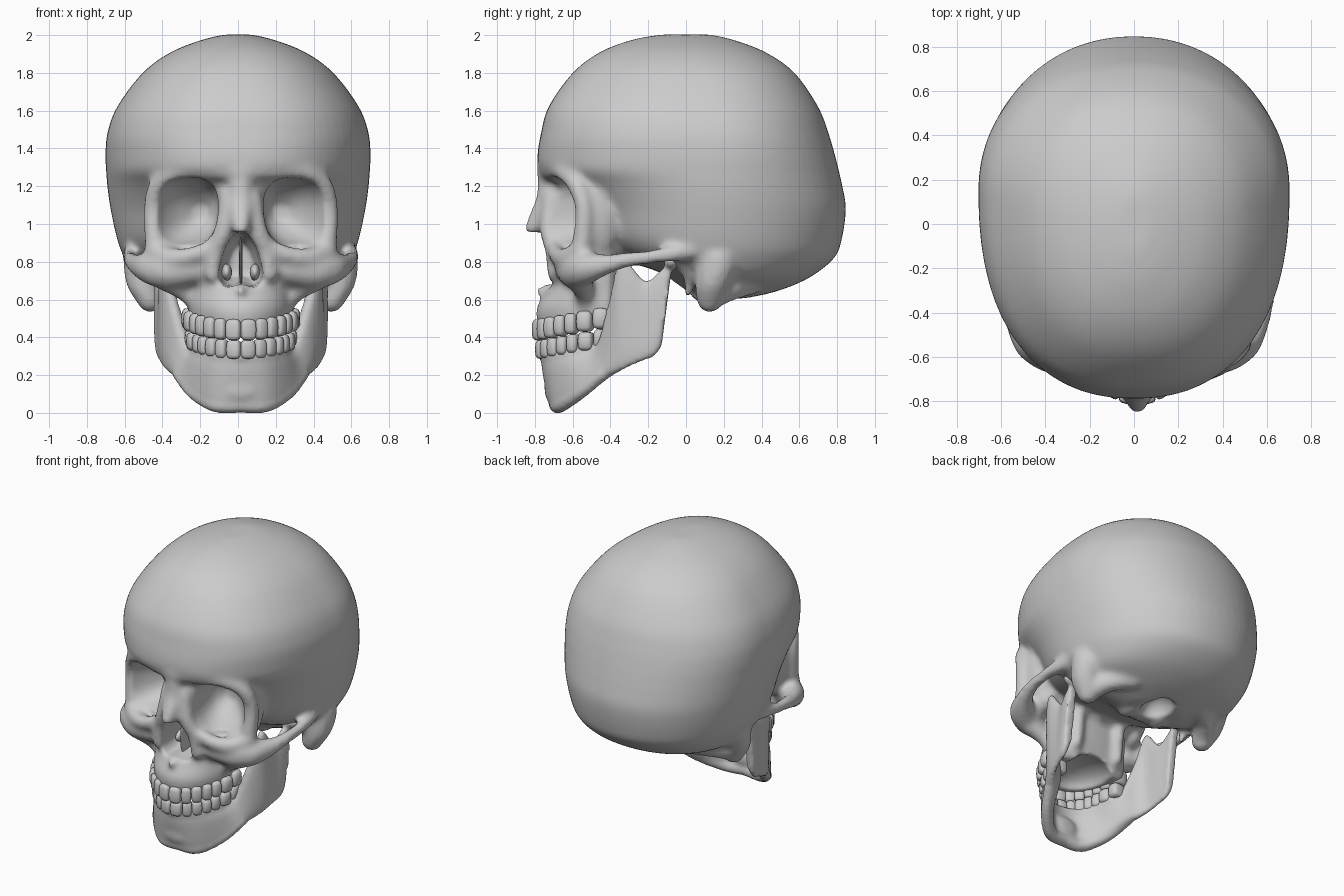
import bpy, bmesh, math
from mathutils import Vector

if "Cube" in bpy.data.objects:
    bpy.data.objects.remove(bpy.data.objects["Cube"])

CX = 0.015  # the face's midline


def sp(v, p):
    return math.copysign(abs(v) ** p, v)


def spline(rows, steps=6):
    """Catmull-Rom interpolation of rows of numbers."""
    out = []
    for i in range(len(rows) - 1):
        a, b, c, d = (rows[max(i - 1, 0)], rows[i], rows[i + 1], rows[min(i + 2, len(rows) - 1)])
        for k in range(steps):
            t = k / steps
            out.append([0.5 * (2 * q + (r - p) * t + (2 * p - 5 * q + 4 * r - s) * t * t
                               + (3 * q - p - 3 * r + s) * t ** 3) for p, q, r, s in zip(a, b, c, d)])
    return out + [list(rows[-1])]


def loft(bm, rings):
    vs = [[bm.verts.new(p) for p in r] for r in rings]
    n = len(vs[0])
    for a, b in zip(vs, vs[1:]):
        for i in range(n):
            bm.faces.new((a[i], a[(i + 1) % n], b[(i + 1) % n], b[i]))
    bm.faces.new(vs[0][::-1])
    bm.faces.new(vs[-1])


def level(z, yf, yb, hw, yc, nf, cx=0.0, n=64):
    """Horizontal egg-shaped ring with different front and back halves."""
    pts = []
    for i in range(n):
        c, s = math.cos(2 * math.pi * i / n), math.sin(2 * math.pi * i / n)
        e = 2 / (nf if s < 0 else 2.1)
        pts.append((cx + hw * sp(c, e), yc + (yb - yc if s > 0 else yc - yf) * sp(s, e), z))
    return pts


def blob(bm, c, r, p=1.0, rot=0.0, seg=20):
    cr, sr = math.cos(rot), math.sin(rot)
    rings = []
    for j in range(seg // 2 + 1):
        lat = (j / (seg // 2) - .5) * 3.05
        ring = []
        for i in range(seg):
            a = 2 * math.pi * i / seg
            x = r[0] * sp(math.cos(a) * math.cos(lat), p)
            y = r[1] * sp(math.sin(a) * math.cos(lat), p)
            ring.append((c[0] + x * cr - y * sr, c[1] + x * sr + y * cr, c[2] + r[2] * sp(math.sin(lat), p)))
        rings.append(ring)
    loft(bm, rings)


def pair(bm, c, r):
    for s in (1, -1):
        blob(bm, (CX + s * c[0], c[1], c[2]), r)


def tube(bm, pts, steps=6):
    """Mirrored chain of balls; points are x, y, z, radius."""
    for x, y, z, r in spline(pts, steps):
        for s in (1, -1) if abs(x) > 0.001 else (1,):
            blob(bm, (CX + s * x, y, z), (r, r, r), seg=10)


def make(name, bm):
    bmesh.ops.recalc_face_normals(bm, faces=bm.faces[:])
    me = bpy.data.meshes.new(name)
    bm.to_mesh(me)
    bm.free()
    ob = bpy.data.objects.new(name, me)
    bpy.context.collection.objects.link(ob)
    me.shade_smooth()
    return ob


def fuse(ob, voxel, iters, cutter=None):
    """Melt the pieces into one bone, then carve the openings."""
    def add(kind, **kw):
        m = ob.modifiers.new(kind, kind)
        for k, v in kw.items():
            setattr(m, k, v)
    add('REMESH', mode='VOXEL', voxel_size=voxel, use_smooth_shade=True)
    add('SMOOTH', factor=0.5, iterations=iters)
    if cutter:
        add('BOOLEAN', operation='DIFFERENCE', solver='FLOAT', object=cutter)
        add('REMESH', mode='VOXEL', voxel_size=voxel * 0.85, use_smooth_shade=True)
        add('SMOOTH', factor=0.5, iterations=4)
    dg = bpy.context.evaluated_depsgraph_get()
    me = bpy.data.meshes.new_from_object(ob.evaluated_get(dg))
    ob.modifiers.clear()
    ob.data = me
    me.shade_smooth()
    if cutter:
        bpy.data.objects.remove(cutter)


# Braincase: z, front y, back y, half width, y of widest point, front squareness
bm = bmesh.new()
case = [(.605, .06, .32, .20, .20, 2), (.65, 0, .50, .36, .19, 2), (.72, -.08, .66, .52, .17, 2),
        (.82, -.34, .785, .60, .15, 2), (.92, -.50, .825, .64, .15, 2), (1.08, -.59, .847, .675, .15, 2),
        (1.20, -.69, .828, .692, .15, 2.1), (1.28, -.775, .81, .698, .15, 2.25),
        (1.36, -.787, .79, .702, .15, 2.3), (1.48, -.768, .755, .692, .14, 2.4), (1.62, -.728, .70, .64, .12, 2.4),
        (1.80, -.60, .575, .505, .08, 2.3), (1.91, -.455, .42, .355, .03, 2.2),
        (1.975, -.286, .25, .19, 0, 2.1), (2.003, -.13, .13, .07, 0, 2)]
loft(bm, [level(*r) for r in spline(case)])

# Upper jaw block
jaw = [(.455, -.782, -.37, .262, -.42, 2), (.55, -.792, -.36, .283, -.42, 2.05), (.65, -.742, -.34, .28, -.42, 2.15),
       (.75, -.715, -.34, .285, -.42, 2.2), (.92, -.72, -.32, .26, -.42, 2.1)]
loft(bm, [level(*r, cx=CX) for r in spline(jaw)])

# Face core, side walls of the sockets, bridge between the eyes, nose bones and spine
blob(bm, (CX, -.45, 1.02), (.43, .24, .30))
pair(bm, (.40, -.47, 1.06), (.085, .13, .24))
pair(bm, (.36, -.48, .86), (.08, .12, .10))
blob(bm, (CX, -.58, 1.07), (.14, .18, .24), 0.8)
tube(bm, [(0, -.715, 1.24, .075), (0, -.725, 1.12, .075), (0, -.77, 1.03, .065), (0, -.812, .975, .045)])
tube(bm, [(.06, -.71, 1.14, .055), (.085, -.725, .98, .055), (.135, -.70, .86, .05), (.15, -.69, .74, .05)])
tube(bm, [(0, -.72, .645, .035), (0, -.785, .648, .022)])

# Brow and outer eye rim
tube(bm, [(.002, -.74, 1.28, .055), (.15, -.707, 1.285, .055), (.32, -.655, 1.28, .052), (.43, -.58, 1.21, .055),
          (.47, -.54, 1.08, .05), (.455, -.545, .92, .06)])
# Lower eye rim
tube(bm, [(.14, -.70, .88, .045), (.27, -.675, .83, .05), (.38, -.62, .82, .06), (.455, -.555, .86, .06)])
# Cheekbone and arch
tube(bm, [(.25, -.62, .76, .08), (.38, -.58, .75, .098), (.47, -.535, .765, .09), (.545, -.43, .785, .058),
          (.582, -.31, .81, .043), (.59, -.16, .83, .04), (.57, -.03, .85, .05), (.54, .12, .88, .05)])
tube(bm, [(.38, -.56, .71, .075), (.29, -.54, .64, .055), (.24, -.53, .56, .04)])
# Mastoids, ear bones and rear base ridges
tube(bm, [(.52, .17, .80, .11), (.51, .14, .70, .10), (.48, .125, .60, .072)])
tube(bm, [(.47, .14, .62, .07), (.40, .25, .66, .065), (.28, .34, .68, .06)])
tube(bm, [(.47, .01, .80, .05), (.42, .02, .70, .035), (.40, .01, .63, .024)])
# Base of the skull: central bar, condyles, wing plates behind the palate
tube(bm, [(0, -.36, .86, .10), (0, -.18, .86, .09), (0, .06, .70, .08)])
pair(bm, (.12, .11, .63), (.05, .09, .05))
tube(bm, [(.17, -.34, .84, .055), (.165, -.345, .68, .042), (.17, -.355, .56, .038)])
skull = make("cranium", bm)

# Cutters: eye sockets, nose opening, palate vault, spinal opening
bm = bmesh.new()
socket = [(-1.0, .325, 1.06, .185, .185), (-.68, .30, 1.06, .18, .185), (-.56, .272, 1.06, .155, .16),
          (-.47, .24, 1.06, .11, .11), (-.40, .215, 1.06, .04, .04)]
angles = [2 * math.pi * i / 40 for i in range(40)]
for s in (1, -1):
    loft(bm, [[(CX + s * (x + rx * sp(math.cos(a), .78)), y,
                z + rz * sp(math.sin(a), .78) - 0.12 * rx * math.cos(a)) for a in angles]
              for y, x, z, rx, rz in spline(socket)])
pear = spline([(.02, .68), (.08, .665), (.118, .72), (.105, .80), (.075, .89), (.035, .945), (.005, .96)], 4)
outline = [(x, z) for x, z in pear] + [(-x, z) for x, z in reversed(pear)]
loft(bm, [[(CX + x * k, y, .8 + (z - .8) * k) for x, z in outline]
          for y, k in ((-1, 1), (-.7, 1), (-.58, .9), (-.46, .6))])
blob(bm, (CX, -.50, .44), (.18, .23, .11))
blob(bm, (CX, .25, .59), (.10, .13, .12))
fuse(skull, .018, 4, make("openings", bm))

# Partition and scrolls inside the nose
bm = bmesh.new()
blob(bm, (CX, -.55, .79), (.009, .12, .14), 0.7)
pair(bm, (.075, -.52, .745), (.028, .09, .045))
make("nasal_septum", bm)

# Lower jaw: bottom edge point, top edge point, half thickness
side = [(0, -.685, .008, 0, -.742, .31, .036), (.13, -.665, .008, .12, -.705, .31, .038),
        (.24, -.565, .075, .20, -.61, .315, .042), (.325, -.44, .175, .255, -.46, .35, .045),
        (.37, -.37, .21, .345, -.395, .60, .035), (.40, -.31, .24, .40, -.34, .82, .03),
        (.42, -.23, .275, .41, -.22, .70, .028), (.43, -.17, .30, .425, -.14, .75, .03),
        (.43, -.13, .35, .43, -.07, .81, .032)]
full = spline([(-r[0], r[1], r[2], -r[3], *r[4:]) for r in reversed(side[1:])] + side, 5)
mids = [(Vector(r[:3]) + Vector(r[3:6])) / 2 for r in full]
rings = []
for i, r in enumerate(full):
    up = (Vector(r[3:6]) - Vector(r[:3])) / 2
    along = mids[min(i + 1, len(mids) - 1)] - mids[max(i - 1, 0)]
    out = along.cross(up).normalized() * r[6]
    rings.append([mids[i] + Vector((CX, 0, 0)) + up * sp(math.sin(a), .6) + out * sp(math.cos(a), .6)
                  for a in angles])
bm = bmesh.new()
loft(bm, rings)
tube(bm, [(.002, -.685, .045, .045), (.13, -.665, .045, .045), (.25, -.56, .11, .04), (.33, -.44, .205, .035)])
blob(bm, (CX, -.695, .13), (.13, .055, .09))
tube(bm, [(.002, -.75, .30, .032), (.12, -.71, .30, .032), (.20, -.61, .32, .035), (.24, -.49, .345, .038)])
pair(bm, (.435, -.075, .80), (.075, .042, .04))
fuse(make("lower_jaw", bm), .014, 4)


# Teeth: one row along half an ellipse, mirrored
def teeth(name, a, b, z_off, height):
    widths = [.085, .068, .072, .066, .068, .09, .088]
    arc = [(a * math.sin(t), -.40 - b * math.cos(t)) for t in [math.pi / 2 * k / 200 for k in range(201)]]
    run = [0]
    for p, q in zip(arc, arc[1:]):
        run.append(run[-1] + math.dist(p, q))
    scale = run[-1] * 0.98 / sum(widths)
    bm, pos = bmesh.new(), 0
    for i, w in enumerate(widths):
        w *= scale
        k = min(range(201), key=lambda j: abs(run[j] - pos - w / 2))
        pos += w
        x, y = arc[k]
        p, q = arc[max(k - 1, 0)], arc[min(k + 1, 200)]
        ang = math.atan2(q[1] - p[1], q[0] - p[0])
        bite = .385 + .07 * (y + .785) / .385
        thick = (.032, .032, .038, .045, .047, .055, .052)[i]
        for s in (1, -1):
            blob(bm, (CX + s * x, y, bite + z_off), (w * .52, thick, height), 0.55, s * ang, 16)
    make(name, bm)


teeth("upper_teeth", .265, .385, .054, .056)
teeth("lower_teeth", .248, .368, -.053, .05)
